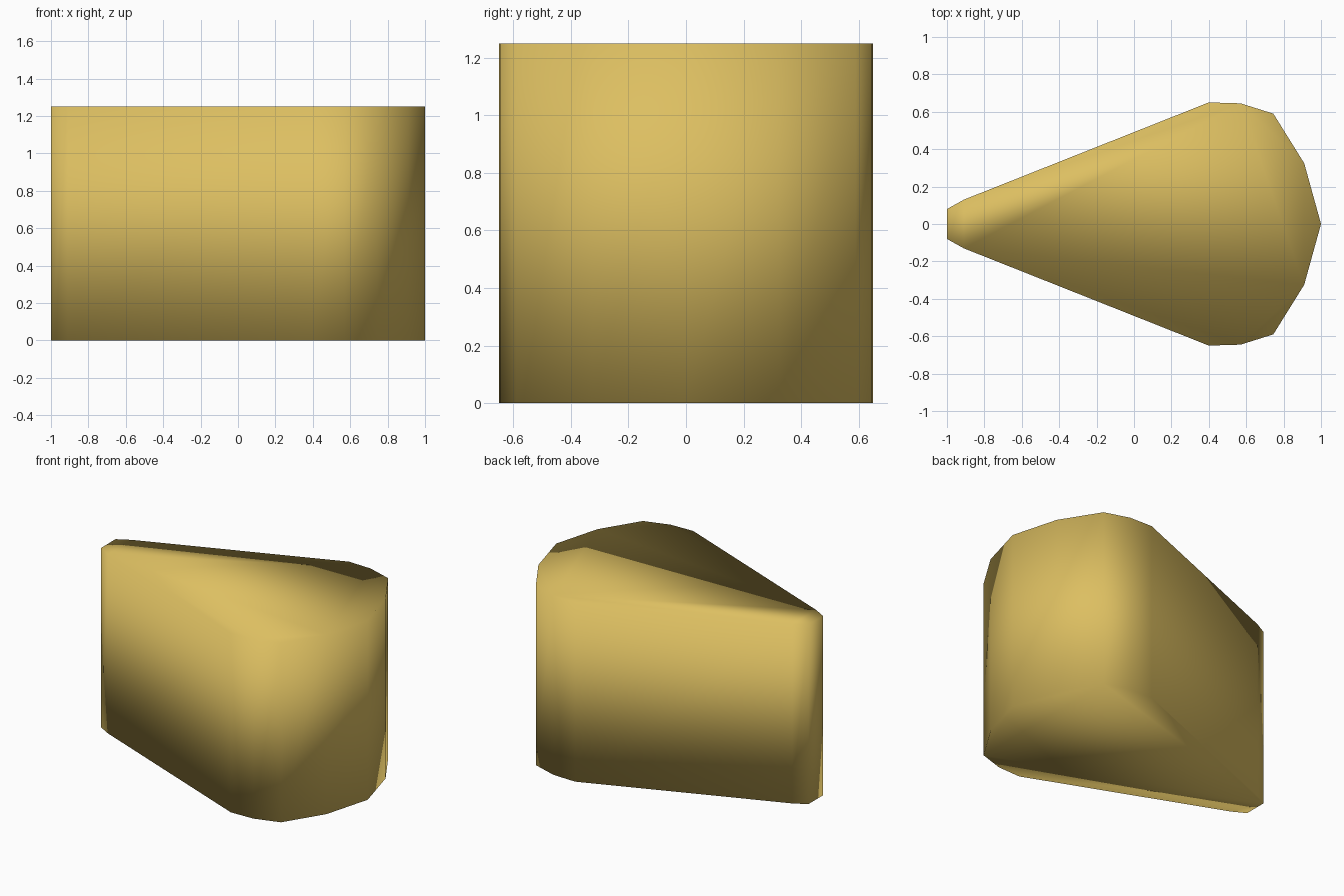
import bpy
import bmesh

if "Cube" in bpy.data.objects:
    bpy.data.objects.remove(bpy.data.objects["Cube"])

HEIGHT = 1.25

# Upper half of the tapered outline, from narrow end to rounded wide end
half = [(-1.0, 0.08), (-0.91, 0.13), (0.40, 0.65), (0.57, 0.645),
        (0.745, 0.59), (0.91, 0.325)]
outline = [(x, -y) for x, y in half] + [(1.0, 0.0)] + half[::-1]

# Wedge body: extruded outline, smooth shaded all over
bm = bmesh.new()
base = bm.faces.new([bm.verts.new((x, y, 0)) for x, y in outline])
result = bmesh.ops.extrude_face_region(bm, geom=[base], use_keep_orig=True)
top_verts = [g for g in result["geom"] if isinstance(g, bmesh.types.BMVert)]
bmesh.ops.translate(bm, verts=top_verts, vec=(0, 0, HEIGHT))
bmesh.ops.recalc_face_normals(bm, faces=bm.faces)
for face in bm.faces:
    face.smooth = True

mesh = bpy.data.meshes.new("wedge_body")
bm.to_mesh(mesh)
bm.free()
wedge = bpy.data.objects.new("wedge_body", mesh)
bpy.context.collection.objects.link(wedge)

# Single golden yellow colour
gold = bpy.data.materials.new("golden_yellow")
gold.diffuse_color = (0.72, 0.52, 0.12, 1)
gold.use_nodes = True
gold.node_tree.nodes["Principled BSDF"].inputs["Base Color"].default_value = gold.diffuse_color
mesh.materials.append(gold)
